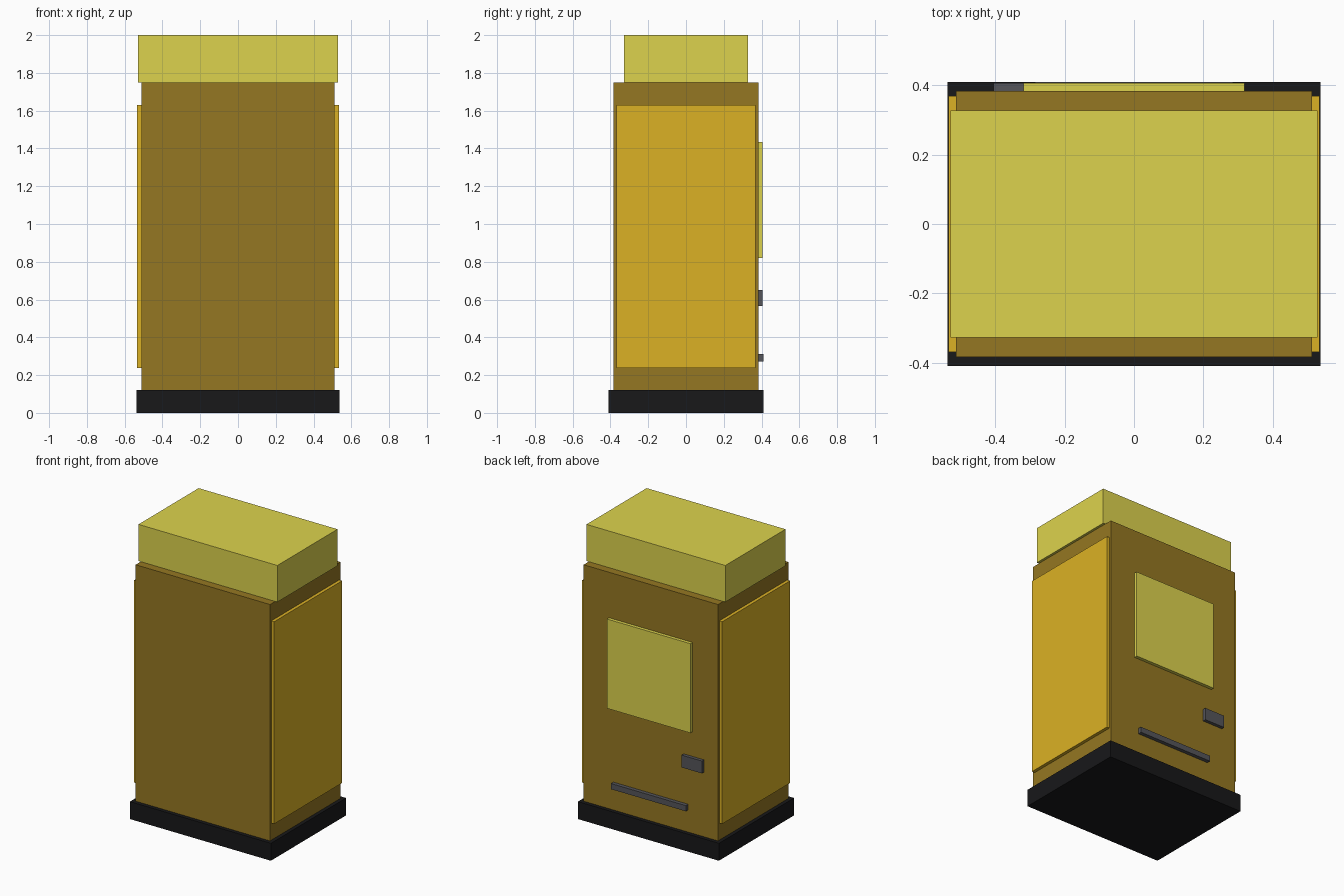
import bpy

if "Cube" in bpy.data.objects:
    bpy.data.objects.remove(bpy.data.objects["Cube"])


def material(name, rgb):
    m = bpy.data.materials.new(name)
    m.diffuse_color = (*rgb, 1)
    m.use_nodes = True
    m.node_tree.nodes["Principled BSDF"].inputs["Base Color"].default_value = m.diffuse_color
    return m


brown = material("brown", (0.30, 0.185, 0.016))
amber = material("amber", (0.71, 0.44, 0.018))
yellow = material("yellow", (0.72, 0.65, 0.075))
black = material("black", (0.009, 0.009, 0.01))
grey = material("grey", (0.09, 0.09, 0.10))


def box(name, x, y, z, mat):
    """Box from (min, max) ranges on each axis."""
    bpy.ops.mesh.primitive_cube_add(
        size=1, location=[(a + b) / 2 for a, b in (x, y, z)])
    ob = bpy.context.object
    ob.name = name
    ob.scale = [b - a for a, b in (x, y, z)]
    bpy.ops.object.transform_apply(location=False, rotation=False, scale=True)
    ob.data.materials.append(mat)
    return ob


# Plinth, cabinet and header sign
box("base", (-0.537, 0.537), (-0.409, 0.409), (0, 0.12), black)
box("cabinet", (-0.512, 0.512), (-0.383, 0.383), (0.12, 1.748), brown)
box("header", (-0.529, 0.529), (-0.327, 0.327), (1.748, 2.0), yellow)

# Side panels
for name, s in (("left_panel", -1), ("right_panel", 1)):
    box(name, sorted((s * 0.505, s * 0.534)), (-0.369, 0.369), (0.237, 1.63), amber)

# Screen with its flush surround on the back face
box("screen_surround", (-0.35, 0.35), (0.36, 0.3825), (0.79, 1.465), black)
box("screen", (-0.318, 0.318), (0.38, 0.406), (0.82, 1.435), yellow)

# Coin slot and dispenser tray lip
box("coin_slot", (-0.405, -0.25), (0.375, 0.406), (0.565, 0.65), grey)
box("tray_lip", (-0.285, 0.285), (0.375, 0.409), (0.273, 0.312), grey)
